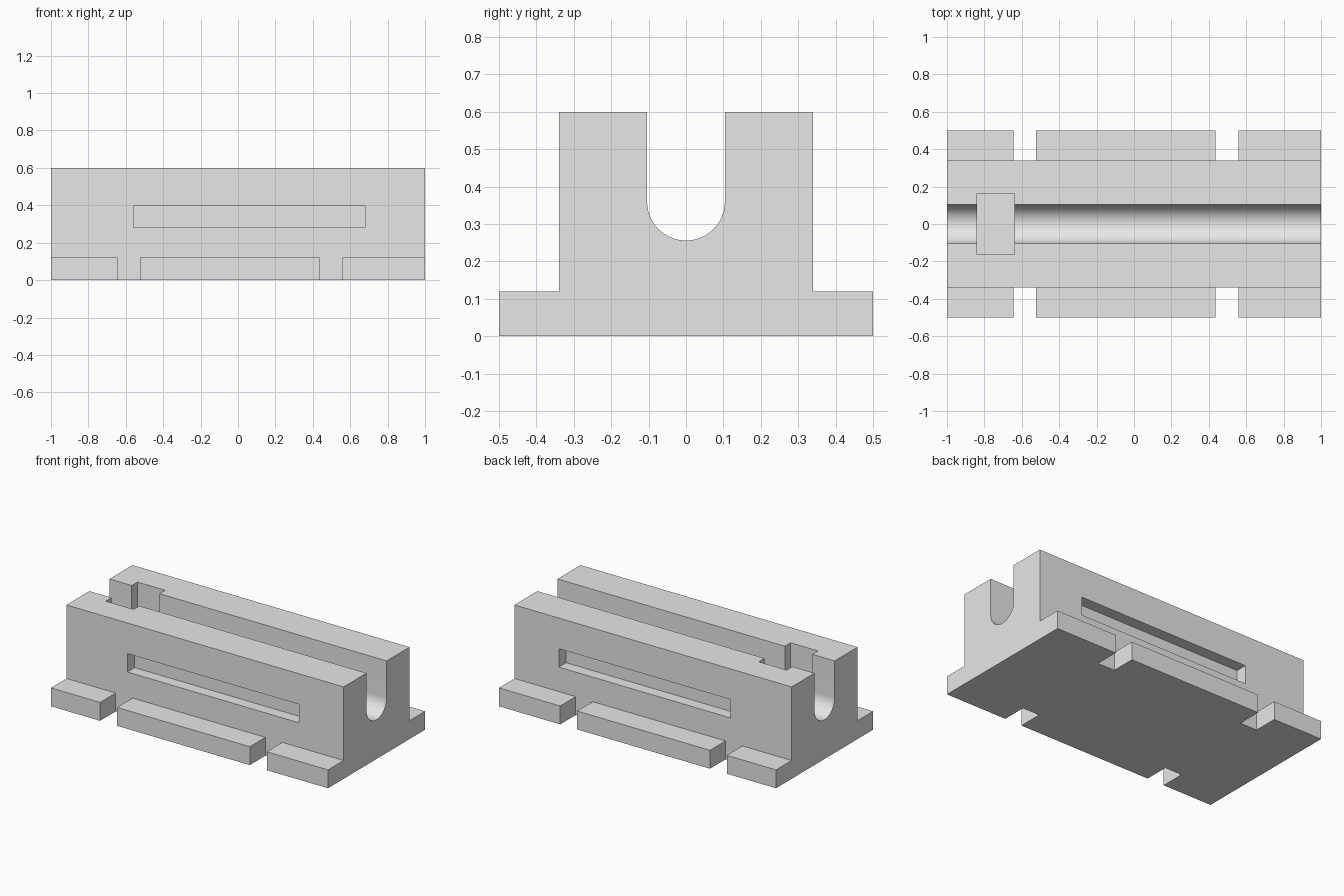
import bpy, bmesh, math
from mathutils import Matrix, Vector

cube = bpy.data.objects.get("Cube")
if cube:
    bpy.data.objects.remove(cube, do_unlink=True)

LENGTH, HEIGHT = 2.0, 0.6
BASE_Y, BODY_Y, FOOT_Z = 0.5, 0.34, 0.12
GROOVE_R, GROOVE_Z = 0.104, 0.36

# Plain grey material
grey = bpy.data.materials.new("plain_grey")
grey.use_nodes = True
colour = (0.8, 0.8, 0.8, 1)
grey.diffuse_color = colour
grey.node_tree.nodes["Principled BSDF"].inputs["Base Color"].default_value = colour


def make_object(name, bm):
    bmesh.ops.recalc_face_normals(bm, faces=bm.faces)
    mesh = bpy.data.meshes.new(name)
    bm.to_mesh(mesh)
    bm.free()
    mesh.materials.append(grey)
    obj = bpy.data.objects.new(name, mesh)
    bpy.context.collection.objects.link(obj)
    return obj


def add_box(bm, low, high):
    low, high = Vector(low), Vector(high)
    matrix = Matrix.Translation((low + high) / 2) @ Matrix.Diagonal((*(high - low), 1))
    bmesh.ops.create_cube(bm, size=1, matrix=matrix)


# Block with side flanges and a round-bottomed groove, extruded along x
half = [(BASE_Y, 0), (BASE_Y, FOOT_Z), (BODY_Y, FOOT_Z), (BODY_Y, HEIGHT), (GROOVE_R, HEIGHT)]
steps = 32
arc = [(GROOVE_R * math.cos(math.pi * i / steps),
        GROOVE_Z - GROOVE_R * math.sin(math.pi * i / steps)) for i in range(steps + 1)]
profile = half + arc + [(-y, z) for y, z in reversed(half)]
bm = bmesh.new()
end = bm.faces.new([bm.verts.new((-LENGTH / 2, y, z)) for y, z in profile])
extruded = bmesh.ops.extrude_face_region(bm, geom=[end], use_keep_orig=True)
moved = [v for v in extruded["geom"] if isinstance(v, bmesh.types.BMVert)]
bmesh.ops.translate(bm, verts=moved, vec=(LENGTH, 0, 0))
block = make_object("grooved_block", bm)

# Cutters: pocket across the groove, flange notches and long side slots
bm = bmesh.new()
add_box(bm, (-0.84, -0.163, 0.24), (-0.64, 0.163, 0.7))
for side in (-1, 1):
    for x0, x1 in ((-0.645, -0.523), (0.435, 0.558)):
        ys = sorted((side * BODY_Y, side * 0.6))
        add_box(bm, (x0, ys[0], -0.1), (x1, ys[1], 0.2))
    ys = sorted((side * (BODY_Y - 0.075), side * 0.4))
    add_box(bm, (-0.56, ys[0], 0.28), (0.68, ys[1], 0.4))
cutter = make_object("recess_cutter", bm)
cutter.hide_render = True

# Cut the recesses, then smooth only the groove curve
cut = block.modifiers.new("recesses", 'BOOLEAN')
cut.operation = 'DIFFERENCE'
cut.solver = 'EXACT'
cut.object = cutter
bpy.ops.object.select_all(action='DESELECT')
block.select_set(True)
bpy.context.view_layer.objects.active = block
bpy.ops.object.modifier_apply(modifier=cut.name)
bpy.data.objects.remove(cutter, do_unlink=True)
bpy.ops.object.shade_smooth_by_angle(angle=math.radians(30))
